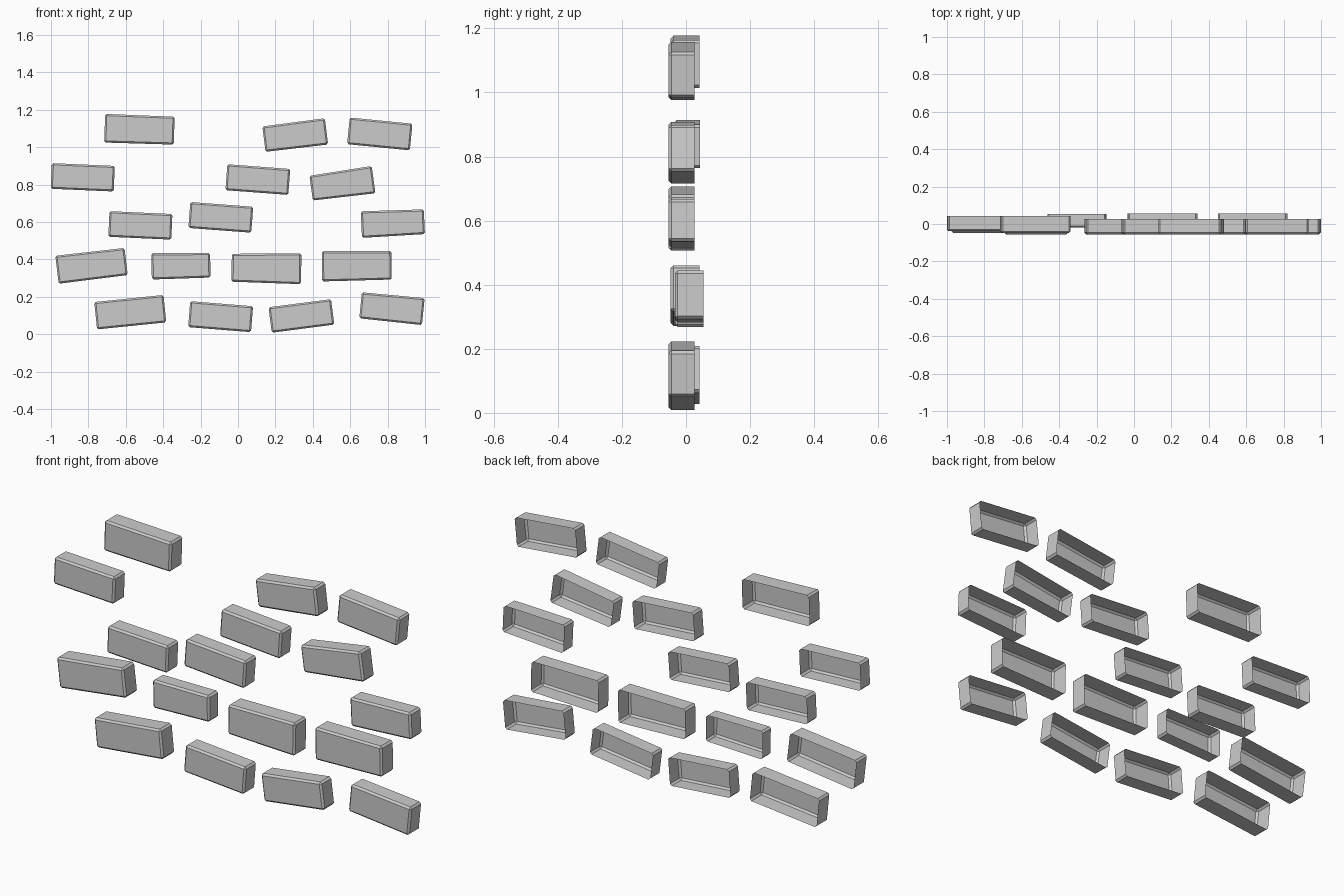
import bpy, bmesh, math
from mathutils import Matrix, Vector

if "Cube" in bpy.data.objects:
    bpy.data.objects.remove(bpy.data.objects["Cube"])

# Brick sizes: width, depth (open-backed shells without thickness)
BIG, MEDIUM, SMALL = (0.372, 0.09), (0.337, 0.082), (0.314, 0.073)
BEVEL = 0.009

# Courses from bottom to top:
# size, centre x, centre z, height, tilt in degrees, right-minus-left height, back y
COURSES = [
    [(BIG, -0.576, 0.118, 0.147, 5.8, 0, 0.042),
     (MEDIUM, -0.093, 0.094, 0.139, -4.6, 0, 0.027),
     (MEDIUM, 0.339, 0.098, 0.137, 7.4, 0, 0.027),
     (MEDIUM, 0.823, 0.138, 0.142, -5.7, 0.005, 0.027)],
    [(BIG, -0.783, 0.367, 0.148, 6.8, -0.005, 0.042),
     (SMALL, -0.305, 0.366, 0.136, 1.0, -0.01, 0.053),
     (BIG, 0.152, 0.353, 0.157, -0.8, 0.016, 0.055),
     (BIG, 0.635, 0.366, 0.157, 0.8, -0.01, 0.055)],
    [(MEDIUM, -0.522, 0.582, 0.137, -2.6, 0, 0.027),
     (MEDIUM, -0.092, 0.625, 0.139, -4.3, 0, 0.027),
     (MEDIUM, 0.828, 0.594, 0.137, 2.6, -0.01, 0.027)],
    [(MEDIUM, -0.830, 0.839, 0.137, -2.5, 0, 0.044),
     (MEDIUM, 0.106, 0.827, 0.139, -4.3, 0, 0.027),
     (MEDIUM, 0.558, 0.804, 0.140, 7.8, 0.014, 0.027)],
    [(BIG, -0.527, 1.095, 0.151, -2.0, -0.004, 0.042),
     (MEDIUM, 0.306, 1.064, 0.139, 7.1, 0.005, 0.027),
     (MEDIUM, 0.758, 1.071, 0.143, -5.6, 0, 0.027)],
]


def brick(name, size, x, z, height, tilt, taper, back):
    width, depth = size
    w, hl, hr = width / 2, (height - taper / 2) / 2, (height + taper / 2) / 2
    outline = [(-w, -hl), (w, -hr), (w, hr), (-w, hl)]
    bm = bmesh.new()
    front = [bm.verts.new((px, -depth, pz)) for px, pz in outline]
    rear = [bm.verts.new((px, 0, pz)) for px, pz in outline]
    # Front face and four walls, back left open
    bm.faces.new(front)
    for i in range(4):
        j = (i + 1) % 4
        bm.faces.new((front[j], front[i], rear[i], rear[j]))
    # Chamfer every edge except the open rim
    edges = [e for e in bm.edges if not e.is_boundary]
    bmesh.ops.bevel(bm, geom=edges, offset=BEVEL, segments=1,
                    affect='EDGES', clamp_overlap=True)
    mesh = bpy.data.meshes.new(name)
    bm.to_mesh(mesh)
    bm.free()
    obj = bpy.data.objects.new(name, mesh)
    obj.matrix_world = (Matrix.Translation(Vector((x, back, z)))
                        @ Matrix.Rotation(math.radians(-tilt), 4, 'Y'))
    bpy.context.collection.objects.link(obj)


# Scattered wall bricks, course by course
for row, course in enumerate(COURSES, 1):
    for col, spec in enumerate(course, 1):
        brick(f"brick_row{row}_{col}", *spec)
